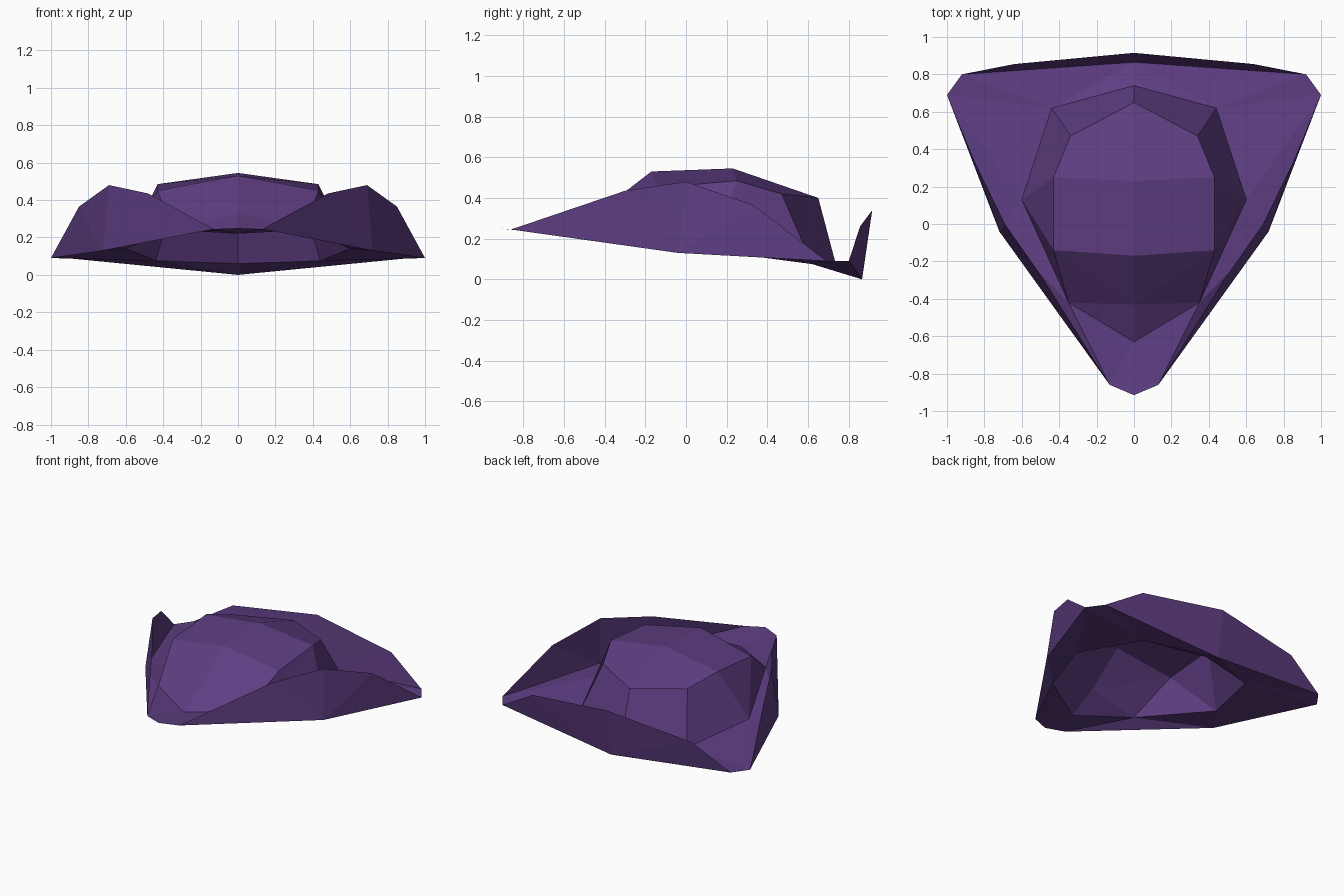
import bpy, bmesh

if "Cube" in bpy.data.objects:
    bpy.data.objects.remove(bpy.data.objects["Cube"])

mat = bpy.data.materials.new("purple_felt")
mat.diffuse_color = (0.11, 0.047, 0.22, 1)
mat.use_nodes = True
mat.node_tree.nodes["Principled BSDF"].inputs["Base Color"].default_value = mat.diffuse_color


def half_shell(name, points, faces):
    """Build the right half from named points, then mirror it across x."""
    bm = bmesh.new()
    verts = {k: bm.verts.new(p) for k, p in points.items()}
    for f in faces:
        bm.faces.new([verts[k] for k in f.split()])
    bmesh.ops.recalc_face_normals(bm, faces=bm.faces)
    if sum(f.normal.z * f.calc_area() for f in bm.faces) < 0:
        bmesh.ops.reverse_faces(bm, faces=bm.faces)
    me = bpy.data.meshes.new(name)
    bm.to_mesh(me)
    bm.free()
    me.materials.append(mat)
    ob = bpy.data.objects.new(name, me)
    bpy.context.collection.objects.link(ob)
    mirror = ob.modifiers.new("mirror", 'MIRROR')
    mirror.use_clip = True
    return ob


# Rim where crown meets brim, front to back
base = {"b0": (0, -.43, .33), "b1": (.35, -.42, .24), "b2": (.6, .13, .14),
        "b3": (.44, .62, .075), "b4": (0, .74, .06)}
# Fold line of the brim, front tip to back
fold = {"p0": (0, -.915, .25), "p1": (.13, -.86, .245), "f": (.72, -.04, .13),
        "c1": (1, .69, .09), "c2": (.92, .8, .09), "k": (0, .865, 0)}

# Hollow crown, open underneath
top = {"t0": (0, -.17, .53), "t1": (0, .23, .545), "t2": (0, .65, .40),
       "s0": (.43, -.14, .45), "s1": (.43, .25, .485), "s2": (.34, .47, .42)}
half_shell("crown", {**base, **top}, [
    "t0 t1 s1 s0", "t1 t2 s2 s1", "t0 s0 b0", "s0 b1 b0", "s0 b2 b1",
    "s0 s1 b2", "s1 s2 b3 b2", "s2 t2 b4 b3"])

# Brim floor between crown and fold
half_shell("brim", {**base, **fold, "n": (0, -.63, .22)}, [
    "n b1 b0", "p0 p1 n", "n p1 b1", "p1 f b1", "b1 f b2", "b2 f c1",
    "b2 c1 b3", "b3 c1 c2", "b3 c2 k", "b3 k b4"])

# Turned-up side flaps
side = {k: fold[k] for k in ("p1", "f", "c1")}
side.update(u0=(.48, -.3, .435), u1=(.69, 0, .48), u2=(.85, .33, .365))
half_shell("side_flaps", side, ["p1 f u0", "u0 f u1", "u1 f u2", "u2 f c1"])

# Turned-up back flap
back = {k: fold[k] for k in ("c2", "k")}
back.update(v0=(.64, .855, .26), v1=(0, .915, .34))
half_shell("back_flap", back, ["k c2 v0", "k v0 v1"])
